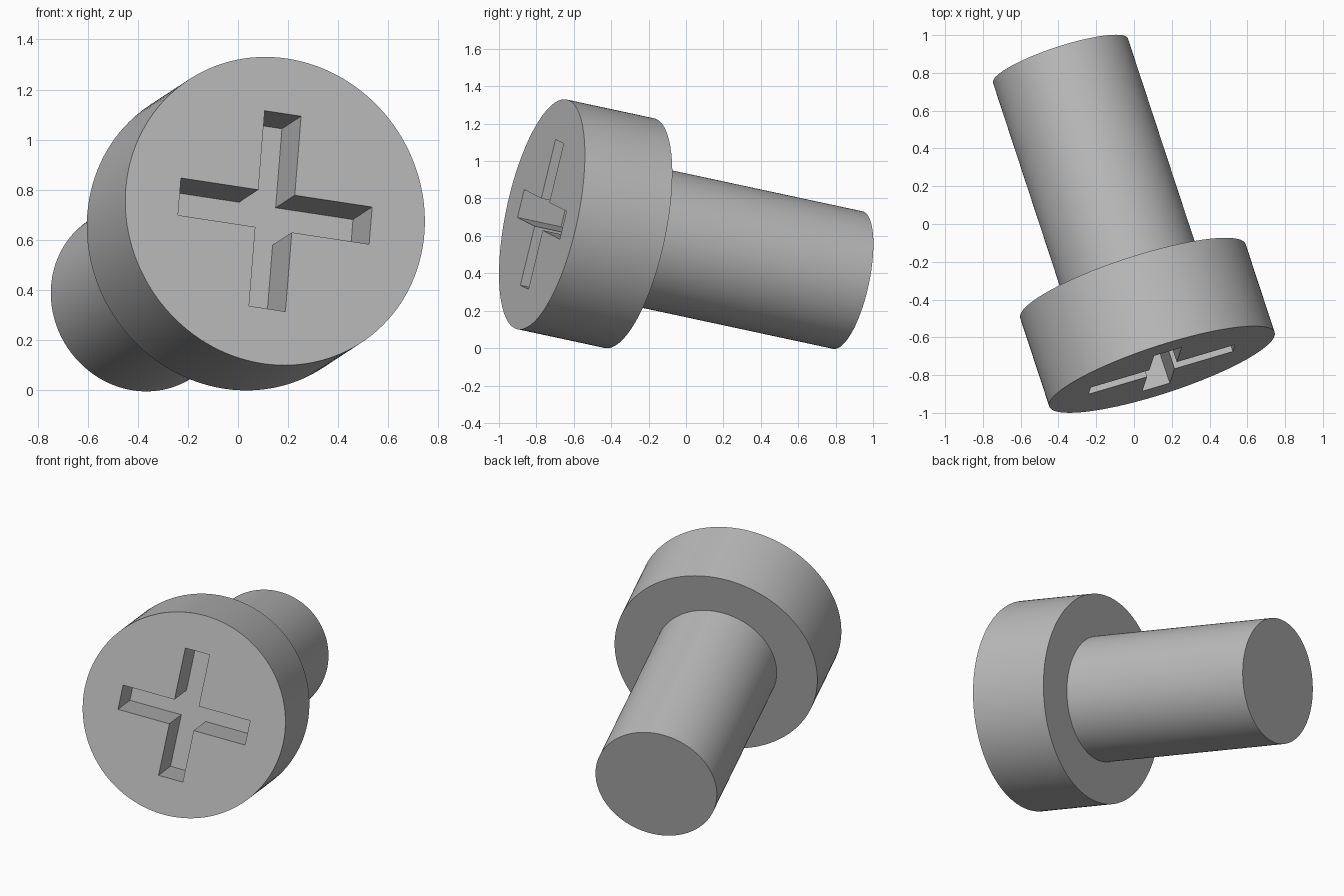
import bpy
from mathutils import Matrix, Vector

default = bpy.data.objects.get("Cube")
if default:
    bpy.data.objects.remove(default, do_unlink=True)

# Main dimensions, measured along the screw axis from the slotted face
HEAD_R, HEAD_H = 0.628, 0.502
SHAFT_R, TOTAL = 0.376, 1.756
SLOT_LEN, SLOT_W, SLOT_DEPTH = 0.804, 0.153, 0.25

# Tilted frame: local z points out of the slotted face
outward = Vector((0.306, -0.931, 0.2)).normalized()
up = Vector((0.0625, 0.1878, 0.7785))
up = (up - outward * up.dot(outward)).normalized()
right = up.cross(outward)
frame = Matrix((right, up, outward)).transposed().to_4x4()
frame.translation = (0.148, -0.77, 0.715)

grey = bpy.data.materials.new("plain grey")
grey.use_nodes = True
colour = (0.5, 0.5, 0.5, 1)
grey.diffuse_color = colour
grey.node_tree.nodes["Principled BSDF"].inputs["Base Color"].default_value = colour


def cylinder(name, radius, z_top, z_bottom):
    bpy.ops.mesh.primitive_cylinder_add(vertices=128, radius=radius, depth=z_top - z_bottom)
    obj = bpy.context.object
    obj.name = name
    obj.matrix_world = frame @ Matrix.Translation((0, 0, (z_top + z_bottom) / 2))
    obj.data.materials.append(grey)
    return obj


def slot_cutter(name, size_x, size_y):
    bpy.ops.mesh.primitive_cube_add(size=1)
    obj = bpy.context.object
    obj.name = name
    obj.matrix_world = frame @ Matrix.Diagonal((size_x, size_y, SLOT_DEPTH * 2, 1))
    obj.hide_render = True
    return obj


# Head with a cross-shaped recess
head = cylinder("screw_head", HEAD_R, 0, -HEAD_H)
for cutter in (slot_cutter("slot_across", SLOT_LEN, SLOT_W),
               slot_cutter("slot_upright", SLOT_W, SLOT_LEN)):
    bpy.context.view_layer.update()
    cut = head.modifiers.new(cutter.name, 'BOOLEAN')
    cut.operation = 'DIFFERENCE'
    cut.solver = 'EXACT'
    cut.object = cutter
    bpy.context.view_layer.objects.active = head
    bpy.ops.object.modifier_apply(modifier=cut.name)
    bpy.data.objects.remove(cutter, do_unlink=True)

# Plain round shaft, seated slightly into the head
shaft = cylinder("screw_shaft", SHAFT_R, -HEAD_H + 0.02, -TOTAL)

# Smooth sides, crisp rims
for part in (head, shaft):
    bpy.ops.object.select_all(action='DESELECT')
    part.select_set(True)
    bpy.context.view_layer.objects.active = part
    bpy.ops.object.shade_smooth_by_angle(angle=0.5)
